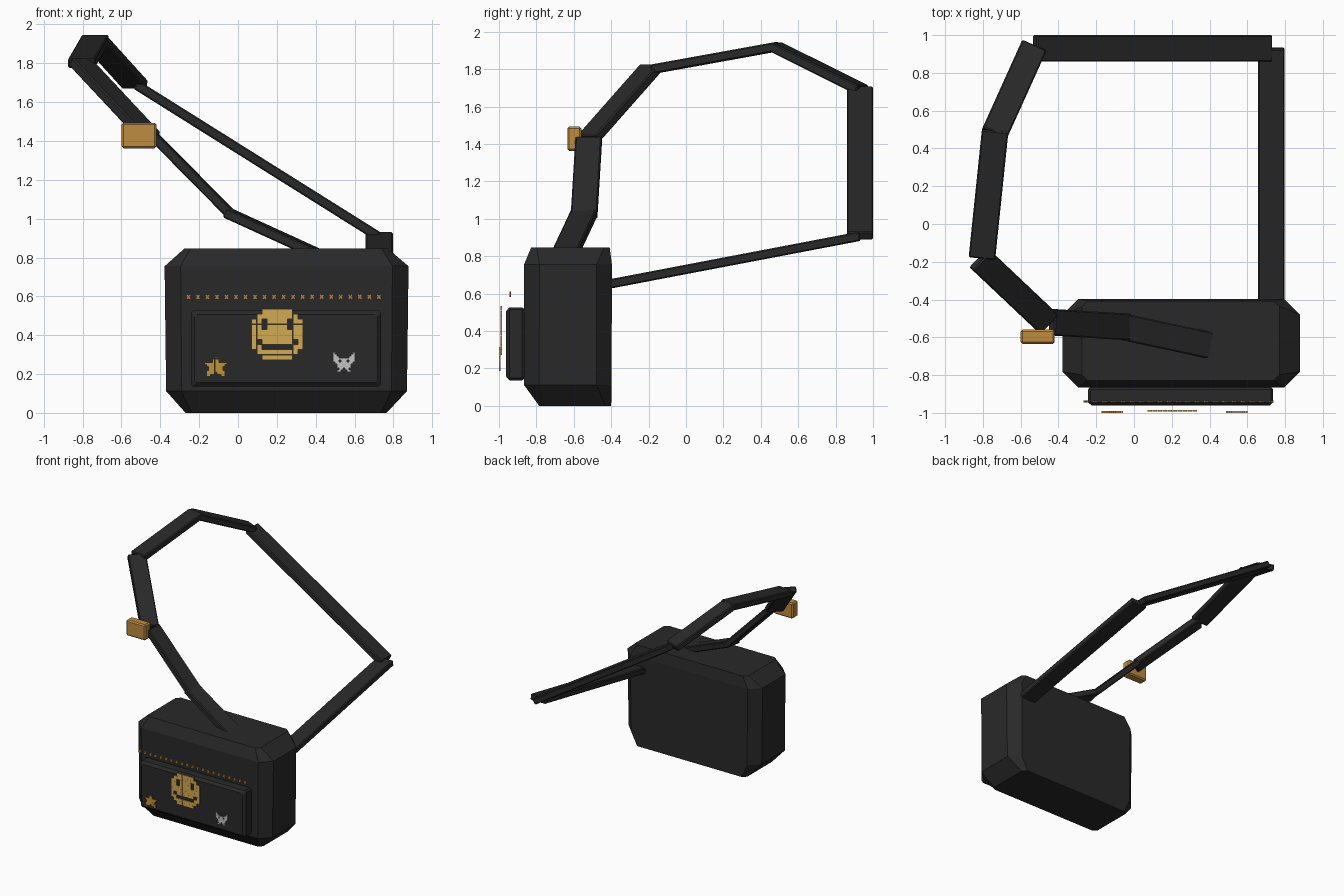
import bpy, bmesh, math
from mathutils import Vector, Matrix

if "Cube" in bpy.data.objects:
    bpy.data.objects.remove(bpy.data.objects["Cube"])


def material(name, rgb):
    m = bpy.data.materials.new(name)
    m.diffuse_color = (*rgb, 1)
    m.use_nodes = True
    m.node_tree.nodes["Principled BSDF"].inputs["Base Color"].default_value = m.diffuse_color
    return m


BLACK = material("black fabric", (0.022, 0.022, 0.022))
BRASS = material("brass", (0.52, 0.265, 0.052))
YELLOW = material("yellow patch", (0.65, 0.40, 0.085))
AMBER = material("amber patch", (0.56, 0.29, 0.04))
BRONZE = material("bronze thread", (0.50, 0.23, 0.055))
GREY = material("light grey patch", (0.55, 0.55, 0.55))


def finish(name, bm, mat, bevel=0.0):
    bmesh.ops.recalc_face_normals(bm, faces=bm.faces)
    me = bpy.data.meshes.new(name)
    bm.to_mesh(me)
    bm.free()
    me.materials.append(mat)
    ob = bpy.data.objects.new(name, me)
    bpy.context.collection.objects.link(ob)
    if bevel:
        mod = ob.modifiers.new("soft edges", 'BEVEL')
        mod.width, mod.segments = bevel, 1
    return ob


def add_box(bm, centre, size, rot=None):
    m = Matrix.Translation(centre) @ (rot or Matrix()) @ Matrix.Diagonal((*size, 1))
    bmesh.ops.create_cube(bm, size=1, matrix=m)


def loft(bm, rings):
    """Skin a stack of equal-length point rings and cap both ends."""
    vs = [[bm.verts.new(p) for p in r] for r in rings]
    n = len(vs[0])
    for a, b in zip(vs, vs[1:]):
        for i in range(n):
            bm.faces.new((a[i], a[(i + 1) % n], b[(i + 1) % n], b[i]))
    bm.faces.new(vs[0][::-1])
    bm.faces.new(vs[-1])


def octagon(x0, x1, y0, y1, c, z):
    return [(x0 + c, y0, z), (x1 - c, y0, z), (x1, y0 + c, z), (x1, y1 - c, z),
            (x1 - c, y1, z), (x0 + c, y1, z), (x0, y1 - c, z), (x0, y0 + c, z)]


# Bag body: octagonal plan with chamfered top and bottom
bm = bmesh.new()
loft(bm, [octagon(-0.27, 0.765, -0.785, -0.40, 0.03, 0.0),
          octagon(-0.37, 0.87, -0.866, -0.398, 0.08, 0.112),
          octagon(-0.378, 0.878, -0.866, -0.396, 0.083, 0.755),
          octagon(-0.275, 0.77, -0.828, -0.408, 0.03, 0.847)])
finish("bag_body", bm, BLACK)

# Front pocket: slab with sloped rim at the front
bm = bmesh.new()


def pocket_ring(inset, y):
    x0, x1, z0, z1, c = -0.243 + inset, 0.737 - inset, 0.137 + inset, 0.527 - inset, 0.012
    return [(p[0], y, p[1]) for p in octagon(x0, x1, z0, z1, c, 0)]


loft(bm, [pocket_ring(0.012, -0.862), pocket_ring(0, -0.876),
          pocket_ring(0, -0.944), pocket_ring(0.02, -0.962)])
finish("front_pocket", bm, BLACK)


# Shoulder strap: flat straight lengths with level width
def strap(name, p, q, width=0.141, thick=0.05):
    p, q = Vector(p), Vector(q)
    along = (q - p).normalized()
    side = along.cross(Vector((0, 0, 1))).normalized()
    rot = Matrix((along, side, along.cross(side))).transposed().to_4x4()
    bm = bmesh.new()
    add_box(bm, (p + q) / 2, ((q - p).length, width, thick), rot)
    finish(name, bm, BLACK, 0.007)


strap("strap_front_base", (0.46, -0.655, 0.795), (-0.055, -0.545, 1.03))
strap("strap_front_lower", (-0.03, -0.545, 1.015), (-0.435, -0.52, 1.425))
strap("strap_front_upper", (-0.455, -0.525, 1.425), (-0.815, -0.185, 1.81))
strap("strap_shoulder_side", (-0.805, -0.18, 1.80), (-0.735, 0.495, 1.922))
strap("strap_shoulder_top", (-0.74, 0.475, 1.922), (-0.53, 0.94, 1.69))
strap("strap_back_long", (-0.525, 0.93, 1.69), (0.722, 0.93, 0.908))
strap("strap_back_base", (0.727, 0.93, 0.907), (0.727, -0.46, 0.642))

# Brass buckle on the strap
bm = bmesh.new()
add_box(bm, (-0.51, -0.597, 1.428), (0.18, 0.075, 0.131))
finish("strap_buckle", bm, BRASS, 0.01)


# Pixel patches made of small tiles
def patch(name, rows, x0, x1, z0, z1, y, mat):
    w, h = (x1 - x0) / len(rows[0]), (z1 - z0) / len(rows)
    bm = bmesh.new()
    for r, row in enumerate(rows):
        for c, ch in enumerate(row):
            if ch == "#":
                add_box(bm, (x0 + (c + 0.5) * w, y, z1 - (r + 0.5) * h),
                        (w * 0.985, 0.009, h * 0.985))
    finish(name, bm, mat)


patch("smiling_face_patch", ["..######..",
                             ".########.",
                             "##.####.##",
                             "##.####.##",
                             "##########",
                             "##########",
                             "#.######.#",
                             "##......##",
                             ".########.",
                             "..######.."],
      0.07, 0.335, 0.273, 0.535, -0.988, YELLOW)
patch("star_patch", [".....#.....",
                     "....###....",
                     "....###....",
                     "###########",
                     ".#########.",
                     "..#######..",
                     "..#######..",
                     ".#########.",
                     ".####.####.",
                     ".##.....##."],
      -0.172, -0.057, 0.187, 0.289, -0.995, AMBER)
patch("creature_patch", ["#.........#",
                         "##.......##",
                         "###.....###",
                         "###########",
                         "###.###.###",
                         ".#########.",
                         "..#######..",
                         "..#######..",
                         "...##.##...",
                         "..##...##.."],
      0.488, 0.602, 0.211, 0.314, -0.995, GREY)

# Row of cross stitches above the pocket
bm = bmesh.new()
COUNT = 21
for i in range(COUNT):
    x = -0.255 + i * 0.98 / (COUNT - 1)
    for s in (-1, 1):
        add_box(bm, (x, -0.94, 0.597), (0.028, 0.009, 0.011),
                Matrix.Rotation(s * math.radians(50), 4, 'Y'))
finish("cross_stitches", bm, BRONZE)
